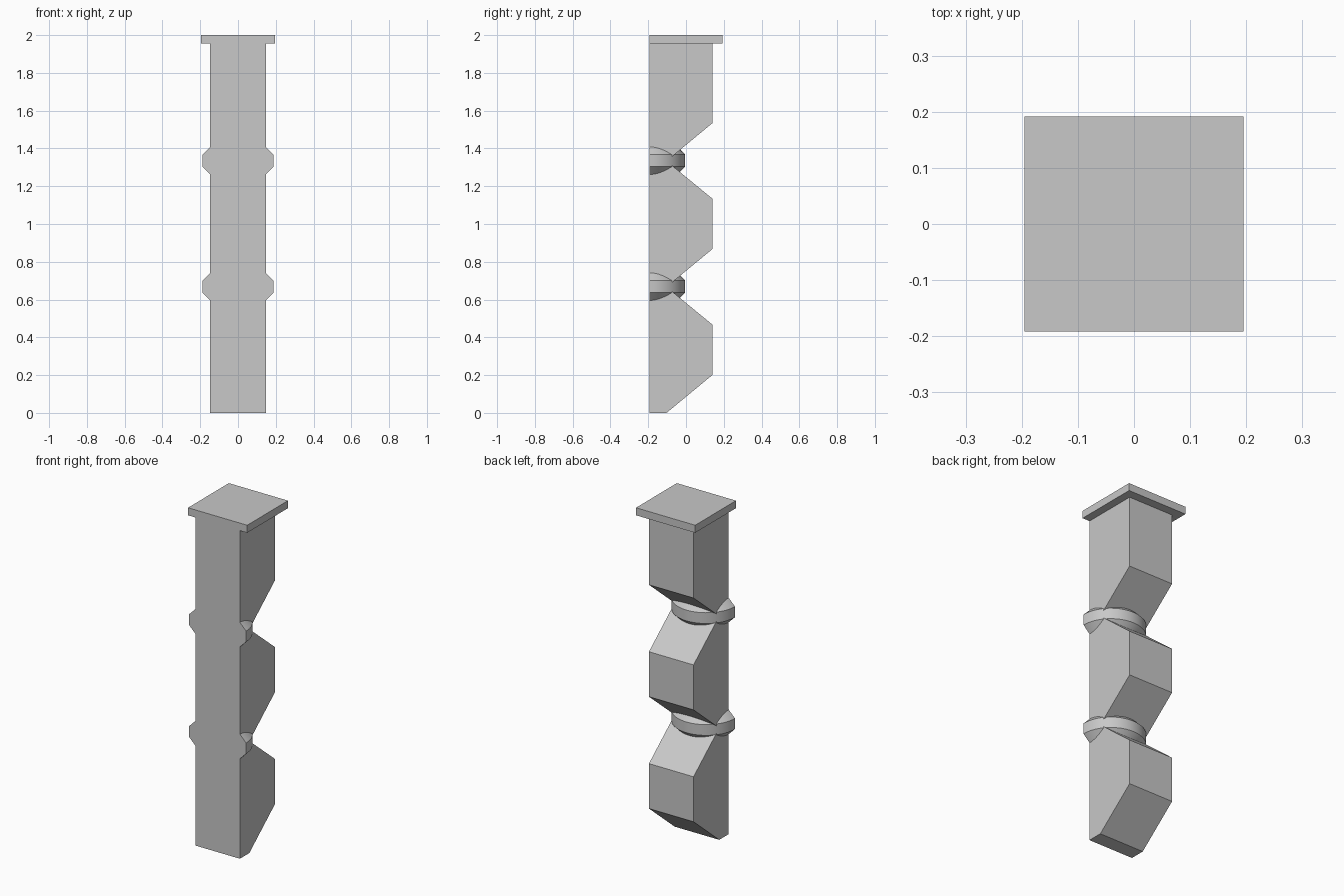
import bpy, bmesh, math
from mathutils import Vector

cube = bpy.data.objects.get("Cube")
if cube:
    bpy.data.objects.remove(cube, do_unlink=True)

FRONT, BACK, VALLEY = -0.192, 0.139, -0.103
HALF_WIDTH = 0.147
PITCH = 2 / 3
CAP_BOTTOM = 1.955

grey = bpy.data.materials.new("plain grey")
grey.use_nodes = True
grey.diffuse_color = (0.58, 0.58, 0.58, 1)
grey.node_tree.nodes["Principled BSDF"].inputs["Base Color"].default_value = grey.diffuse_color


def finish(bm, name):
    bmesh.ops.recalc_face_normals(bm, faces=bm.faces)
    mesh = bpy.data.meshes.new(name)
    bm.to_mesh(mesh)
    bm.free()
    mesh.materials.append(grey)
    obj = bpy.data.objects.new(name, mesh)
    bpy.context.collection.objects.link(obj)
    return obj


# Post: notched side profile extruded across its width
profile = [(FRONT, 0)]
for i in range(3):
    base = i * PITCH
    shoulder = CAP_BOTTOM if i == 2 else base + 0.468
    profile += [(VALLEY, base), (BACK, base + 0.2), (BACK, shoulder)]
profile.append((FRONT, CAP_BOTTOM))
bm = bmesh.new()
side = bm.faces.new([bm.verts.new((-HALF_WIDTH, y, z)) for y, z in profile])
ext = bmesh.ops.extrude_face_region(bm, geom=[side], use_keep_orig=True)
moved = [v for v in ext["geom"] if isinstance(v, bmesh.types.BMVert)]
bmesh.ops.translate(bm, verts=moved, vec=(2 * HALF_WIDTH, 0, 0))
finish(bm, "notched_post")

# Cap: flat slab on top
bm = bmesh.new()
bmesh.ops.create_cube(bm, size=1)
bmesh.ops.scale(bm, verts=bm.verts, vec=(0.39, 0.384, 2 - CAP_BOTTOM))
bmesh.ops.translate(bm, verts=bm.verts, vec=(0, 0, (2 + CAP_BOTTOM) / 2))
finish(bm, "top_cap")

# Collars: bevelled half discs wrapped around each notch, flat at the front
half = [(0.1, 0.12), (0.188, 0.032)]
section = [(0, 0.12)] + half + [(r, -z) for r, z in reversed(half)] + [(0, -0.12)]
for i, name in enumerate(("lower_collar", "upper_collar"), 1):
    centre = Vector((0, FRONT, i * PITCH + 0.002))
    bm = bmesh.new()
    face = bm.faces.new([bm.verts.new(centre + Vector((r, 0, z))) for r, z in section])
    bmesh.ops.spin(bm, geom=[face] + face.edges[:] + face.verts[:], cent=centre,
                   axis=(0, 0, 1), angle=math.pi, steps=32, use_duplicate=False)
    bmesh.ops.remove_doubles(bm, verts=bm.verts, dist=1e-5)
    collar = finish(bm, name)
    bpy.ops.object.select_all(action="DESELECT")
    collar.select_set(True)
    bpy.context.view_layer.objects.active = collar
    bpy.ops.object.shade_smooth_by_angle(angle=math.radians(30))
